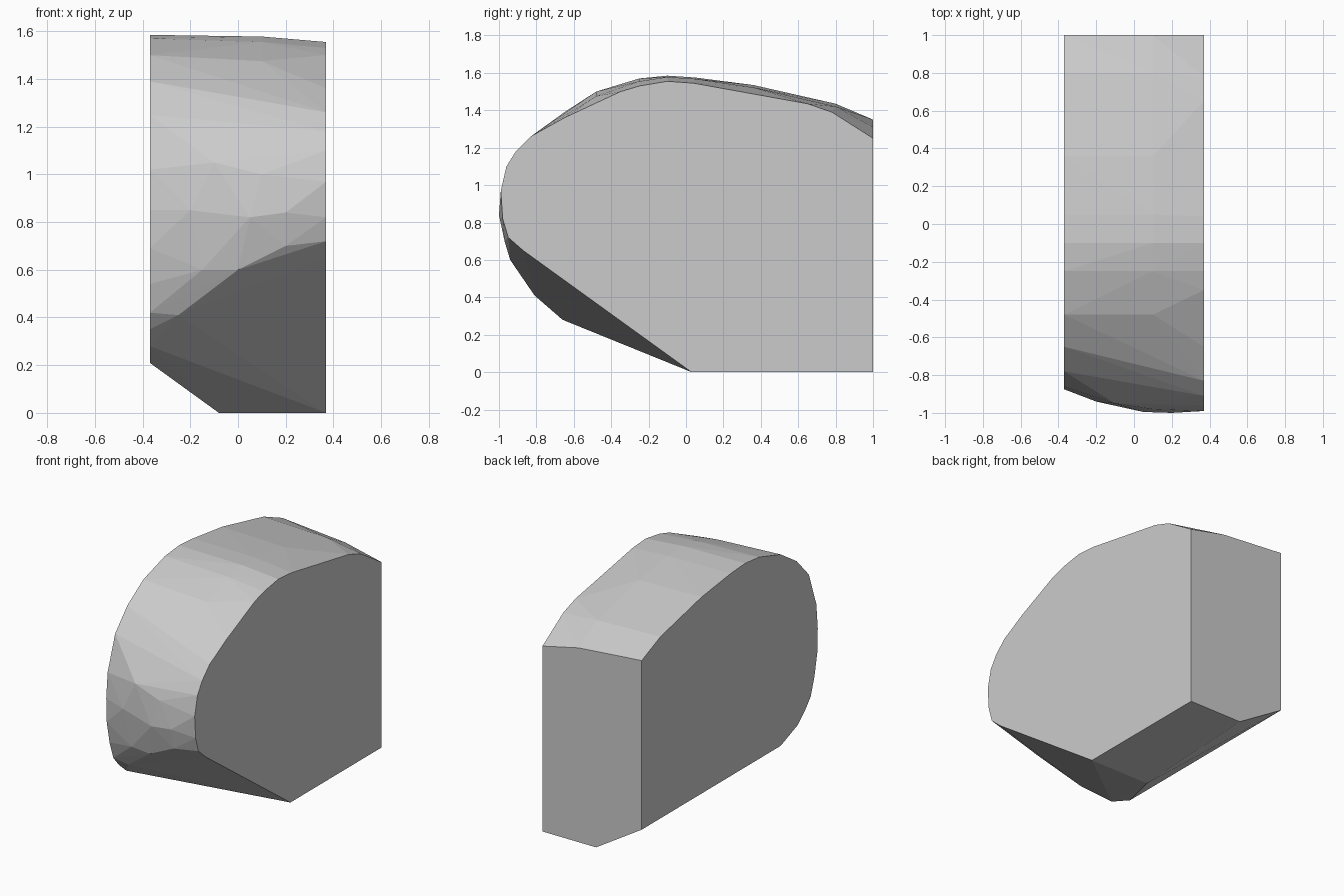
import bpy, bmesh

# Side outlines as (y, z)
right_side = [(1, 0), (0.03, 0), (-0.87, 0.65), (-0.95, 0.72), (-0.98, 0.82),
              (-0.99, 0.97), (-0.96, 1.10), (-0.91, 1.18), (-0.83, 1.26),
              (-0.65, 1.36), (-0.35, 1.50), (-0.25, 1.53), (-0.10, 1.555),
              (0.04, 1.545), (0.65, 1.435), (0.78, 1.39), (1, 1.25)]
left_side = [(1, 0.21), (-0.48, 0.21), (-0.66, 0.28), (-0.74, 0.35),
             (-0.80, 0.42), (-0.84, 0.54), (-0.87, 0.69), (-0.875, 0.85),
             (-0.86, 1.02), (-0.78, 1.25), (-0.65, 1.39), (-0.48, 1.50),
             (-0.25, 1.57), (-0.10, 1.585), (0.05, 1.575), (0.36, 1.535),
             (0.80, 1.435), (1, 1.35)]
# Slightly bowed upper ridge through the middle
crown = [(-0.48, 1.475), (-0.25, 1.555), (-0.10, 1.578), (0.05, 1.568),
         (0.36, 1.522), (0.80, 1.42), (1, 1.31)]
# Rounded lower front and the flat underside corners
nose = [(-0.25, -0.81, 0.41), (-0.15, -0.92, 0.60), (0, -0.94, 0.60),
        (0.05, -0.995, 0.82), (0.20, -0.97, 0.70), (0.20, -1, 0.84),
        (-0.20, -0.94, 0.85), (-0.10, -0.95, 1.05), (0.1, -0.98, 1.0)]
underside = [(-0.08, 0.03, 0), (-0.03, 1, 0)]


def at_x(outline, x):
    return [(x, y, z) for y, z in outline]


points = (at_x(right_side, 0.37) + at_x(left_side, -0.37)
          + at_x(crown, 0.1) + nose + underside)

# Wrap all outlines in one faceted convex skin
bm = bmesh.new()
for p in points:
    bm.verts.new(p)
hull = bmesh.ops.convex_hull(bm, input=bm.verts)
loose = [v for v in bm.verts if not v.link_faces]
bmesh.ops.delete(bm, geom=loose, context='VERTS')
bmesh.ops.dissolve_limit(bm, angle_limit=0.01, verts=bm.verts, edges=bm.edges)
bmesh.ops.recalc_face_normals(bm, faces=bm.faces)
mesh = bpy.data.meshes.new("rounded_block")
bm.to_mesh(mesh)
bm.free()
bpy.context.collection.objects.link(bpy.data.objects.new("rounded_block", mesh))
